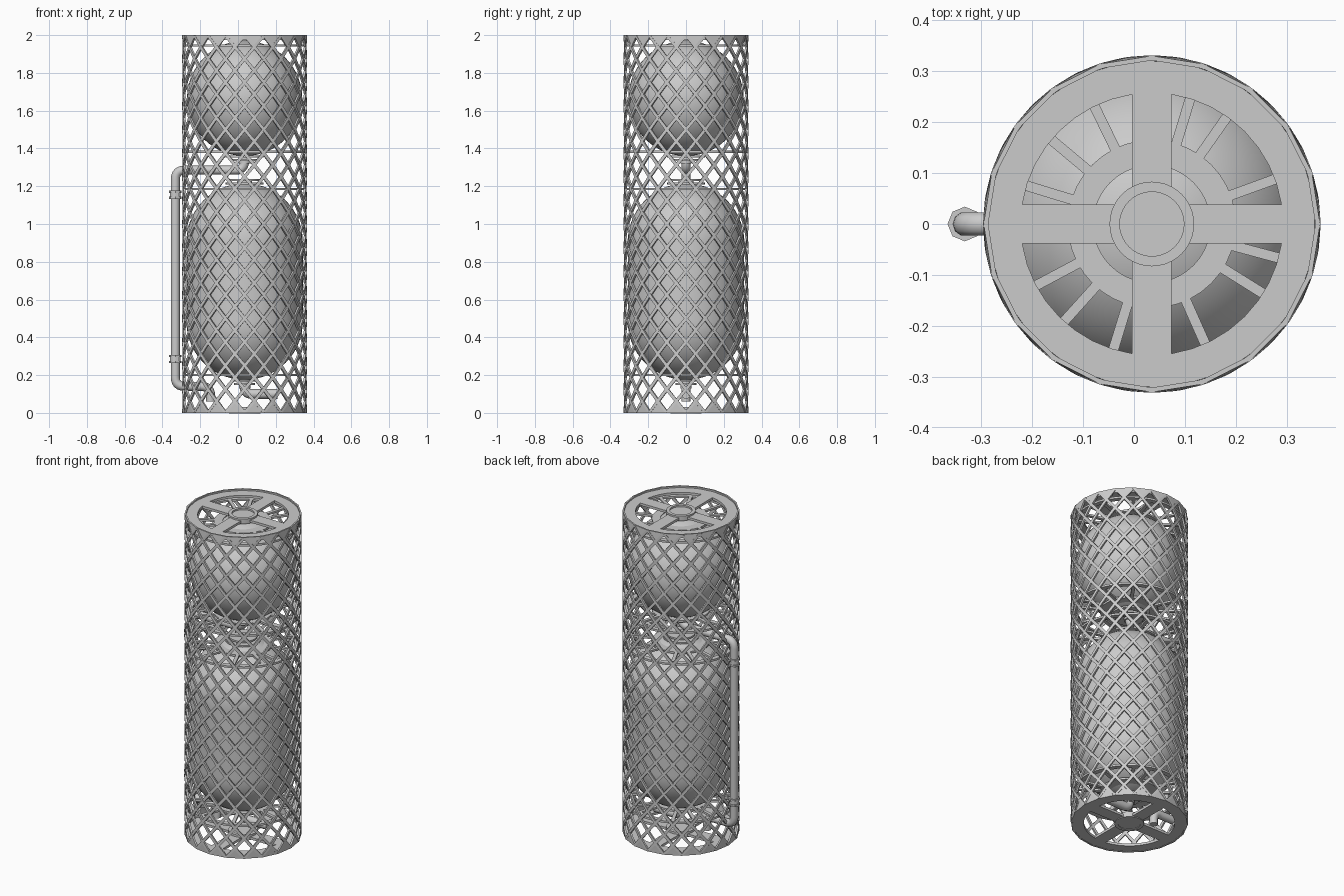
import bpy, bmesh, math
from mathutils import Vector

if "Cube" in bpy.data.objects:
    bpy.data.objects.remove(bpy.data.objects["Cube"])

CX, R = 0.035, 0.331
N, ROWS = 20, 16
TAU = math.tau


def finish(bm, name, smooth=False):
    bmesh.ops.recalc_face_normals(bm, faces=bm.faces)
    me = bpy.data.meshes.new(name)
    bm.to_mesh(me)
    bm.free()
    ob = bpy.data.objects.new(name, me)
    bpy.context.collection.objects.link(ob)
    if smooth:
        bpy.context.view_layer.objects.active = ob
        ob.select_set(True)
        bpy.ops.object.shade_smooth_by_angle(angle=math.radians(35))
        ob.select_set(False)
    return ob


def prism(bm, inner, outer):
    """Solid between two matching loops of points."""
    a = [bm.verts.new(p) for p in inner]
    b = [bm.verts.new(p) for p in outer]
    bm.faces.new(a)
    bm.faces.new(b)
    for i in range(len(a)):
        j = (i + 1) % len(a)
        bm.faces.new((a[i], a[j], b[j], b[i]))


def cyl(r, ang, z):
    return Vector((CX + r * math.cos(ang), r * math.sin(ang), z))


def lathe(bm, profile, seg=40, x=CX, closed=False):
    """Revolve (r, z) points about a vertical axis."""
    rings = []
    for r, z in profile:
        if r < 1e-6:
            rings.append([bm.verts.new((x, 0, z))])
        else:
            rings.append([bm.verts.new((x + r * math.cos(TAU * k / seg), r * math.sin(TAU * k / seg), z))
                          for k in range(seg)])
    pairs = list(zip(rings, rings[1:])) + ([(rings[-1], rings[0])] if closed else [])
    for a, b in pairs:
        for k in range(seg):
            q = [a[k % len(a)], a[(k + 1) % len(a) if len(a) > 1 else 0],
                 b[(k + 1) % len(b) if len(b) > 1 else 0], b[k % len(b)]]
            bm.faces.new(list(dict.fromkeys(q)))


def ring(bm, r0, r1, z0, z1, seg=40):
    lathe(bm, [(r0, z0), (r1, z0), (r1, z1), (r0, z1)], seg, closed=True)


def spoke(bm, ang, r0, r1, w, z0, z1):
    d = Vector((math.cos(ang), math.sin(ang), 0))
    t = Vector((-d.y, d.x, 0)) * w / 2
    c = Vector((CX, 0, 0))
    loop = [c + d * r0 - t, c + d * r1 - t, c + d * r1 + t, c + d * r0 + t]
    prism(bm, [p + Vector((0, 0, z0)) for p in loop], [p + Vector((0, 0, z1)) for p in loop])


def pipe(name, pts, r, bend=0.05):
    """Tube along a path with rounded corners."""
    pts = [Vector(p) for p in pts]
    path = [pts[0]]
    for a, b, c in zip(pts, pts[1:], pts[2:]):
        p, q = b + (a - b).normalized() * bend, b + (c - b).normalized() * bend
        path += [p.lerp(b, t).lerp(b.lerp(q, t), t) for t in [i / 6 for i in range(7)]]
    path.append(pts[-1])
    cu = bpy.data.curves.new(name, 'CURVE')
    cu.dimensions = '3D'
    cu.bevel_depth, cu.bevel_resolution, cu.use_fill_caps = r, 3, True
    sp = cu.splines.new('POLY')
    sp.points.add(len(path) - 1)
    for s, p in zip(sp.points, path):
        s.co = (*p, 1)
    ob = bpy.data.objects.new(name, cu)
    bpy.context.collection.objects.link(ob)


# Diagrid shell: crossing struts, one row of diamonds per 1/8 unit
bm = bmesh.new()
step, dz, w = TAU / N / 2, 2 / ROWS / 2, 0.0085
for row in range(ROWS * 2):
    for k in range(N):
        for s in (1, -1):
            a0 = (2 * k + row * s) * step
            a1, z0, z1 = a0 + s * step, row * dz, (row + 1) * dz
            n = math.hypot(step * R, dz)
            da, dzz = w * dz / n / R, w * step * R / n * s
            loop = [(a0 - da, z0 + dzz), (a1 - da, z1 + dzz), (a1 + da, z1 - dzz), (a0 + da, z0 - dzz)]
            loop = [(a, min(2, max(0, z))) for a, z in loop]
            prism(bm, [cyl(R - 0.011, *p) for p in loop], [cyl(R, *p) for p in loop])
# filled triangles along both ends
for k in range(N):
    for zb, zt in ((0, dz), (2, 2 - dz)):
        a = 2 * k * step
        tri = [(a, zb), (a + 2 * step, zb), (a + step, zt)]
        prism(bm, [cyl(R - 0.010, *p) for p in tri], [cyl(R - 0.001, *p) for p in tri])
finish(bm, "lattice_shell")

# End plates: annulus, cross spokes, hub
for name, z0, z1, zh in (("top_plate", 1.975, 1.99, 2.0), ("bottom_plate", 0.002, 0.017, 0.03)):
    bm = bmesh.new()
    ring(bm, 0.257, 0.324, z0, z1)
    for i in range(4):
        spoke(bm, i * TAU / 4, 0.06, 0.262, 0.077, z0, z1)
    ring(bm, 0.063, 0.083, z0 - 0.005, zh)
    lathe(bm, [(0, z0 - 0.002), (0.07, z0 - 0.002), (0.07, z1), (0, z1)])
    finish(bm, name, True)


# Tanks
def tank(name, zb, zt, r):
    n = 14
    prof = [(r * math.sin(i / n * math.pi / 2), zb + r - r * math.cos(i / n * math.pi / 2)) for i in range(n + 1)]
    top = [(a, zt - (b - zb)) for a, b in reversed(prof)]
    if zt - zb - 2 * r < 0.001:
        top = top[1:]
    bm = bmesh.new()
    lathe(bm, prof + top, 48)
    finish(bm, name, True)


tank("upper_tank", 1.36, 1.97, 0.305)
tank("lower_tank", 0.175, 1.215, 0.308)

# Tank supports: collar, radial webs and outer ring
WEBS = [55, 73, 116, 163, 345, 328, 294, 253, 228, 208, 20, 140]
for name, z in (("upper_tank_top", 1.945), ("upper_tank_base", 1.383),
                ("lower_tank_top", 1.185), ("lower_tank_base", 0.2)):
    bm = bmesh.new()
    ring(bm, 0.115, 0.165, z - 0.006, z + 0.006)
    ring(bm, 0.29, 0.32, z - 0.006, z + 0.006)
    for a in WEBS:
        spoke(bm, math.radians(a), 0.15, 0.3, 0.02, z - 0.006, z + 0.006)
    finish(bm, name + "_support", True)

# Tank neck flanges
bm = bmesh.new()
for r, z0, z1 in ((0.1, 1.352, 1.362), (0.08, 1.333, 1.345), (0.03, 1.32, 1.37),
                  (0.1, 1.21, 1.22), (0.08, 1.227, 1.237), (0.04, 1.2, 1.23),
                  (0.07, 0.165, 0.175), (0.055, 0.148, 0.158), (0.03, 0.13, 0.18)):
    lathe(bm, [(0, z0), (r, z0), (r, z1), (0, z1)], 32)
finish(bm, "tank_flanges", True)

# Feed pipes
PX = -0.332
pipe("side_feed_pipe", [(CX, 0, 1.34), (CX, 0, 1.285), (PX, 0, 1.285), (PX, 0, 0.14),
                        (-0.145, 0, 0.14), (-0.145, 0, 0.06)], 0.024)
pipe("bottom_outlet_pipe", [(CX, 0, 0.17), (CX, 0, 0.1), (0.21, 0, 0.1)], 0.026, 0.04)

# Pipe couplings
bm = bmesh.new()
for z in (1.155, 0.285):
    for o in (-0.016, 0.016):
        lathe(bm, [(0, z + o - 0.006), (0.034, z + o - 0.006), (0.034, z + o + 0.006), (0, z + o + 0.006)], 8, PX)
    lathe(bm, [(0, z - 0.02), (0.028, z - 0.02), (0.028, z + 0.02), (0, z + 0.02)], 12, PX)
finish(bm, "pipe_couplings")
